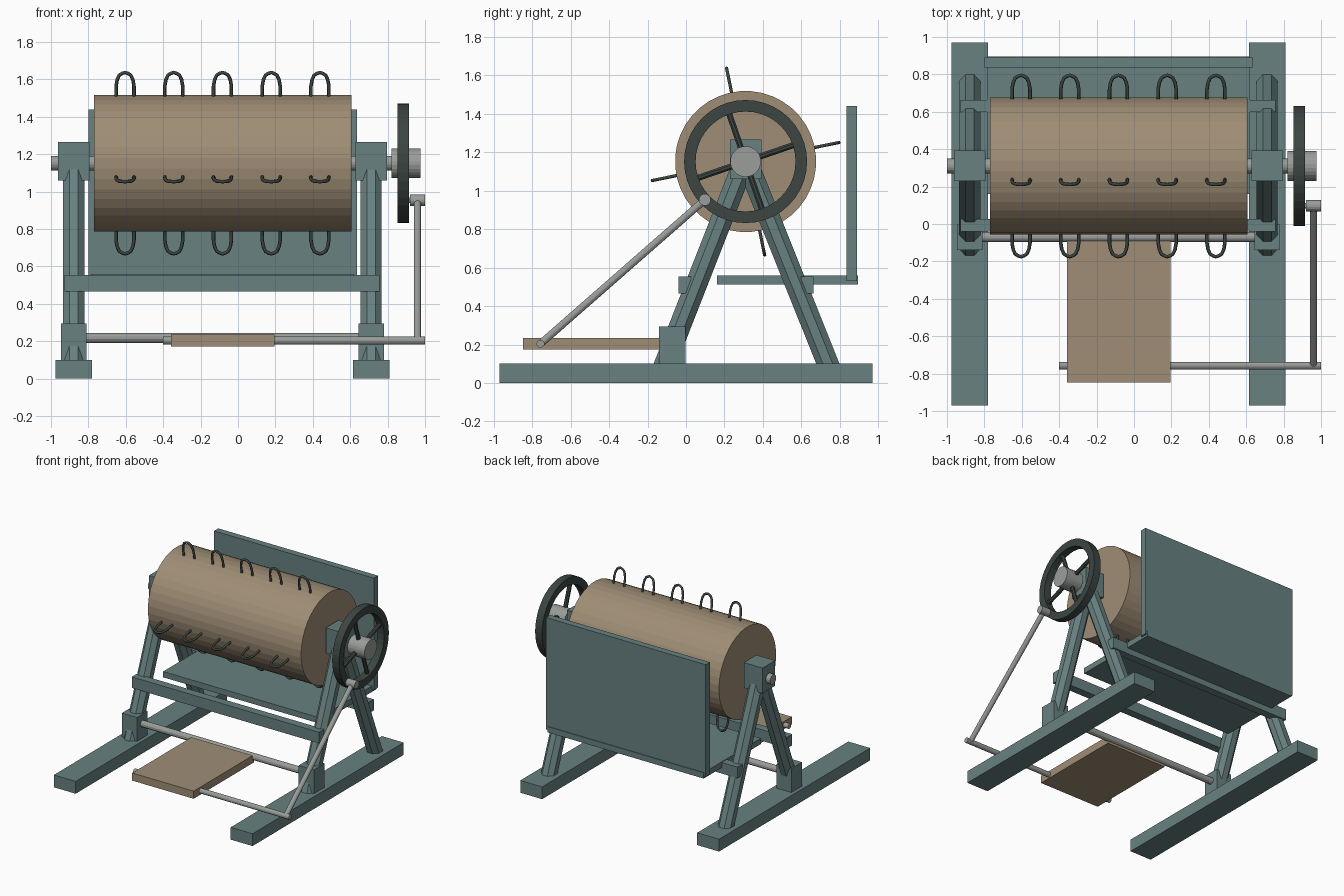
import bpy, bmesh
from math import cos, sin, pi, radians
from mathutils import Vector, Matrix

if "Cube" in bpy.data.objects:
    bpy.data.objects.remove(bpy.data.objects["Cube"])


def material(name, rgb):
    m = bpy.data.materials.new(name)
    m.diffuse_color = (*rgb, 1)
    m.use_nodes = True
    m.node_tree.nodes["Principled BSDF"].inputs["Base Color"].default_value = m.diffuse_color
    return m


TEAL = material("painted_frame", (0.14, 0.22, 0.22))
WOOD = material("bare_wood", (0.35, 0.27, 0.18))
STEEL = material("steel", (0.32, 0.34, 0.32))
IRON = material("dark_iron", (0.045, 0.06, 0.055))

MID = -0.083         # centre between the two side frames
HALF = 0.795         # distance from there to each side frame
AXLE = Vector((0, 0.31, 1.152))


def finish(name, bm, mat):
    bmesh.ops.recalc_face_normals(bm, faces=bm.faces)
    me = bpy.data.meshes.new(name)
    bm.to_mesh(me)
    bm.free()
    me.materials.append(mat)
    ob = bpy.data.objects.new(name, me)
    bpy.context.collection.objects.link(ob)
    return ob


def box(name, x, y, z, mat):
    bm = bmesh.new()
    bmesh.ops.create_cube(bm, size=1)
    for v in bm.verts:
        v.co = Vector(r[0] + (c + 0.5) * (r[1] - r[0]) for c, r in zip(v.co, (x, y, z)))
    return finish(name, bm, mat)


def bar(name, a, b, radius, mat, sides=12):
    a, b = Vector(a), Vector(b)
    d = b - a
    turn = d.to_track_quat('Z', 'Y').to_matrix().to_4x4()
    m = Matrix.Translation((a + b) / 2) @ turn @ Matrix.Rotation(pi / sides, 4, 'Z')
    bm = bmesh.new()
    bmesh.ops.create_cone(bm, cap_ends=True, segments=sides, radius1=radius,
                          radius2=radius, depth=d.length, matrix=m)
    return finish(name, bm, mat)


def on_axle(x0, x1, radius, name, mat, sides):
    return bar(name, (x0, AXLE.y, AXLE.z), (x1, AXLE.y, AXLE.z), radius, mat, sides)


# Side frames: skid, A-shaped legs, bearing block and pedal pivot block
for side, s in (("left", -1), ("right", 1)):
    cx = MID + s * HALF
    box(side + "_skid", (cx - 0.098, cx + 0.098), (-0.97, 0.97), (0, 0.1), TEAL)
    for end, foot, top in (("front", -0.12, 0.295), ("back", 0.75, 0.325)):
        bar(f"{side}_{end}_leg", (cx, foot, 0.07), (cx, top, 1.13), 0.061, TEAL, 8)
    box(side + "_bearing_block", (cx - 0.084, cx + 0.084), (0.23, 0.392), (1.06, 1.266), TEAL)
    box(side + "_pivot_block", (cx - 0.068, cx + 0.068), (-0.14, -0.002), (0.1, 0.294), TEAL)

# Cross rails, shelf and backboard
box("front_rail", (-0.927, 0.757), (-0.04, 0.026), (0.465, 0.555), TEAL)
box("back_rail", (-0.927, 0.757), (0.598, 0.662), (0.465, 0.555), TEAL)
box("shelf", (-0.785, 0.62), (0.16, 0.895), (0.513, 0.56), TEAL)
box("backboard", (-0.8, 0.635), (0.836, 0.89), (0.53, 1.44), TEAL)

# Drum on its shaft
on_axle(-0.77, 0.607, 0.367, "drum", WOOD, 40)
on_axle(-1.0, 0.9, 0.04, "shaft", STEEL, 16)
on_axle(0.822, 0.976, 0.08, "wheel_hub", STEEL, 24)

# Flywheel rim: rectangular section turned about the axle
bm = bmesh.new()
section = [(0.853, 0.26), (0.853, 0.32), (0.915, 0.32), (0.915, 0.26)]
N = 40
rings = [[bm.verts.new((x, AXLE.y + r * cos(2 * pi * i / N), AXLE.z + r * sin(2 * pi * i / N)))
          for x, r in section] for i in range(N)]
for i in range(N):
    p, q = rings[i], rings[(i + 1) % N]
    for k in range(4):
        bm.faces.new((p[k], p[(k + 1) % 4], q[(k + 1) % 4], q[k]))
finish("flywheel_rim", bm, IRON)

# Flywheel spokes
for i in range(4):
    a = radians(19 + 90 * i)
    d = Vector((0, cos(a), sin(a)))
    c = Vector((0.884, AXLE.y, AXLE.z))
    bar(f"flywheel_spoke_{i + 1}", c + d * 0.05, c + d * 0.28, 0.017, IRON, 8)

# Wire hoop: one bent wire, reused in four rows of five round the drum
cu = bpy.data.curves.new("hoop_wire", 'CURVE')
cu.dimensions = '3D'
cu.bevel_depth = 0.0095
cu.bevel_resolution = 1
cu.use_fill_caps = True
half = [(-0.048, 0.34), (-0.048, 0.42), (-0.042, 0.455), (-0.031, 0.48), (-0.015, 0.49)]
path = half + [(0, 0.495)] + [(-x, r) for x, r in reversed(half)]
sp = cu.splines.new('POLY')
sp.points.add(len(path) - 1)
for p, (x, r) in zip(sp.points, path):
    p.co = (x, 0, r, 1)
tmp = bpy.data.objects.new("hoop_wire", cu)
bpy.context.collection.objects.link(tmp)
hoop = bpy.data.meshes.new_from_object(tmp.evaluated_get(bpy.context.evaluated_depsgraph_get()))
bpy.data.objects.remove(tmp)
hoop.materials.clear()
hoop.materials.append(IRON)
for row in range(4):
    for col in range(5):
        ob = bpy.data.objects.new(f"hoop_{row + 1}_{col + 1}", hoop)
        ob.location = (-0.604 + 0.2605 * col, AXLE.y, AXLE.z)
        ob.rotation_euler = (radians(11.5 + 90 * row), 0, 0)
        bpy.context.collection.objects.link(ob)

# Foot pedal with pivot rod and drive rod
bar("pedal_pivot_rod", (-0.85, -0.07, 0.218), (0.68, -0.07, 0.218), 0.027, STEEL)
box("pedal", (-0.357, 0.195), (-0.848, -0.07), (0.173, 0.235), WOOD)
bar("pedal_drive_rod", (-0.4, -0.757, 0.204), (1.0, -0.757, 0.204), 0.021, STEEL)

# Connecting rod up to the crank pin on the flywheel
bar("connecting_rod", (0.96, -0.757, 0.204), (0.96, 0.098, 0.953), 0.02, STEEL)
bar("crank_pin", (0.87, 0.098, 0.953), (0.93, 0.098, 0.953), 0.015, STEEL)
bar("crank_collar", (0.92, 0.098, 0.953), (1.0, 0.098, 0.953), 0.031, STEEL, 16)
